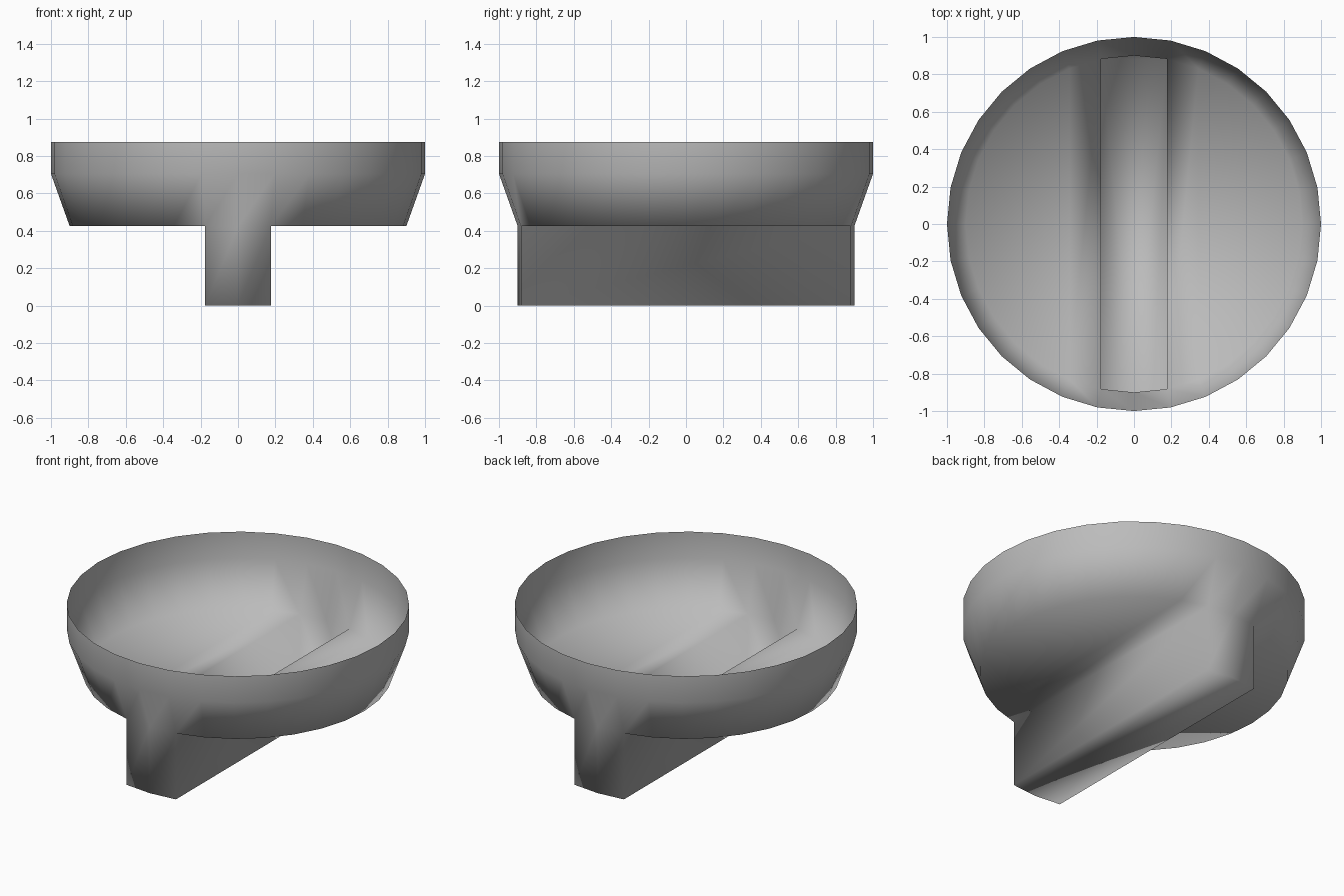
import bpy, bmesh, math

if "Cube" in bpy.data.objects:
    bpy.data.objects.remove(bpy.data.objects["Cube"])

SIDES = 32
# (radius, height) of the bowl wall, rim to floor
PROFILE = [(1.0, 0.875), (1.0, 0.705), (0.9, 0.425)]

mat = bpy.data.materials.new("plain grey")
mat.diffuse_color = (0.5, 0.5, 0.5, 1)
mat.use_nodes = True
mat.node_tree.nodes["Principled BSDF"].inputs["Base Color"].default_value = mat.diffuse_color

bm = bmesh.new()

# open bowl wall, with a vertex on each axis
rings = []
for r, z in PROFILE:
    rings.append([bm.verts.new((r * math.cos(2 * math.pi * i / SIDES),
                                r * math.sin(2 * math.pi * i / SIDES), z))
                  for i in range(SIDES)])
for upper, lower in zip(rings, rings[1:]):
    for i in range(SIDES):
        j = (i + 1) % SIDES
        bm.faces.new((lower[i], lower[j], upper[j], upper[i]))

# floor halves either side of the grip slot
floor = rings[-1]
q = SIDES // 4
right_half = [floor[i % SIDES] for i in range(-q + 1, q)]
left_half = [floor[i] for i in range(q + 1, 3 * q)]
for half in (right_half, left_half):
    bm.faces.new(half[::-1])

# hollow grip bar below the slot
slot = [floor[i] for i in (q - 1, q, q + 1, 3 * q - 1, 3 * q, 3 * q + 1)]
foot = [bm.verts.new((v.co.x, v.co.y, 0)) for v in slot]
for i in range(6):
    j = (i + 1) % 6
    bm.faces.new((foot[i], foot[j], slot[j], slot[i]))
bm.faces.new(foot[::-1])

for f in bm.faces:
    f.smooth = True
mesh = bpy.data.meshes.new("knob_shell")
bm.to_mesh(mesh)
bm.free()
mesh.materials.append(mat)
knob = bpy.data.objects.new("knob_shell", mesh)
bpy.context.collection.objects.link(knob)
